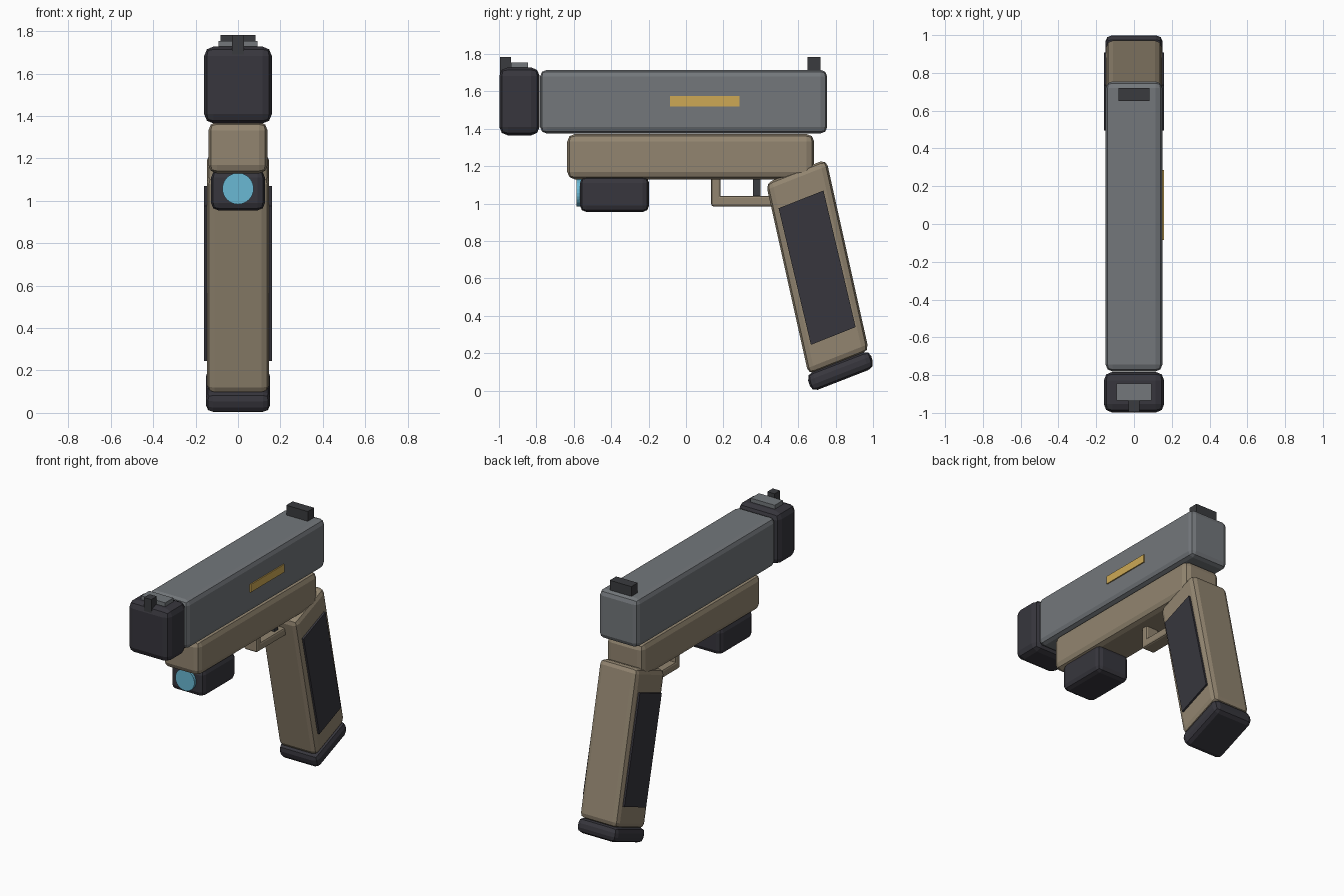
import bpy, bmesh
from math import pi
from mathutils import Matrix

cube = bpy.data.objects.get("Cube")
if cube:
    bpy.data.objects.remove(cube, do_unlink=True)


def material(name, hex_colour):
    lin = []
    for i in (0, 2, 4):
        c = int(hex_colour[i:i + 2], 16) / 255
        lin.append(c / 12.92 if c < 0.04 else ((c + 0.055) / 1.055) ** 2.4)
    m = bpy.data.materials.new(name)
    m.use_nodes = True
    m.diffuse_color = (*lin, 1)
    m.node_tree.nodes["Principled BSDF"].inputs["Base Color"].default_value = (*lin, 1)
    return m


steel = material("steel grey", "73777B")
tan = material("tan polymer", "928570")
dark = material("dark polymer", "37363D")
sight_black = material("sight black", "3A3B3E")
brass = material("brass", "CDA955")
glass = material("lens blue", "6AB8D4")


def finish(name, bm, mat, bevel=0.0):
    bmesh.ops.recalc_face_normals(bm, faces=bm.faces)
    mesh = bpy.data.meshes.new(name)
    bm.to_mesh(mesh)
    bm.free()
    mesh.materials.append(mat)
    obj = bpy.data.objects.new(name, mesh)
    bpy.context.collection.objects.link(obj)
    if bevel:
        mod = obj.modifiers.new("Bevel", 'BEVEL')
        mod.width = bevel
        mod.segments = 2
        mod.limit_method = 'NONE'
    return obj


def side_profile(name, points, x0, x1, mat, bevel=0.0):
    """Extrude a (y, z) outline from x0 to x1."""
    bm = bmesh.new()
    face = bm.faces.new([bm.verts.new((x0, y, z)) for y, z in points])
    out = bmesh.ops.extrude_face_region(bm, geom=[face])
    verts = [v for v in out["geom"] if isinstance(v, bmesh.types.BMVert)]
    bmesh.ops.translate(bm, verts=verts, vec=(x1 - x0, 0, 0))
    return finish(name, bm, mat, bevel)


def block(name, half_x, y, z, mat, bevel=0.0):
    points = [(y[0], z[0]), (y[1], z[0]), (y[1], z[1]), (y[0], z[1])]
    return side_profile(name, points, -half_x, half_x, mat, bevel)


# Upper assembly
block("slide", 0.15, (-0.78, 0.755), (1.375, 1.715), steel, 0.035)
block("muzzle_block", 0.16, (-0.998, -0.783), (1.365, 1.728), dark, 0.045)
block("front_sight_base", 0.093, (-0.935, -0.845), (1.70, 1.755), steel)
block("front_sight_post", 0.028, (-0.995, -0.935), (1.68, 1.783), sight_black)
block("rear_sight", 0.083, (0.65, 0.72), (1.70, 1.783), sight_black)
side_profile("side_plate", [(-0.085, 1.52), (0.285, 1.52), (0.285, 1.575), (-0.085, 1.575)],
             0.149, 0.158, brass)

# Frame, trigger and guard
block("frame", 0.14, (-0.635, 0.685), (1.13, 1.372), tan, 0.04)
block("trigger", 0.03, (0.358, 0.398), (1.03, 1.15), sight_black)
block("guard_front", 0.05, (0.135, 0.185), (0.985, 1.15), tan, 0.012)
block("guard_bottom", 0.05, (0.135, 0.50), (0.985, 1.042), tan, 0.012)

# Raked grip with side panels and base plate
side_profile("grip", [(0.427, 1.11), (0.75, 1.237), (0.978, 0.212), (0.655, 0.085)],
             -0.147, 0.147, tan, 0.035)
for side, name in ((1, "grip_panel_left"), (-1, "grip_panel_right")):
    side_profile(name, [(0.495, 0.975), (0.735, 1.07), (0.907, 0.34), (0.668, 0.245)],
                 side * 0.14, side * 0.16, dark)
side_profile("grip_base", [(0.643, 0.088), (0.981, 0.218), (1.008, 0.123), (0.672, -0.008)],
             -0.152, 0.152, dark, 0.035)

# Under-frame lamp
block("lamp_body", 0.127, (-0.567, -0.197), (0.955, 1.145), dark, 0.035)
bm = bmesh.new()
bmesh.ops.create_cone(bm, cap_ends=True, segments=24, radius1=0.074, radius2=0.074, depth=0.04,
                      matrix=Matrix.Translation((0, -0.565, 1.058)) @ Matrix.Rotation(pi / 2, 4, 'X'))
finish("lamp_lens", bm, glass)
